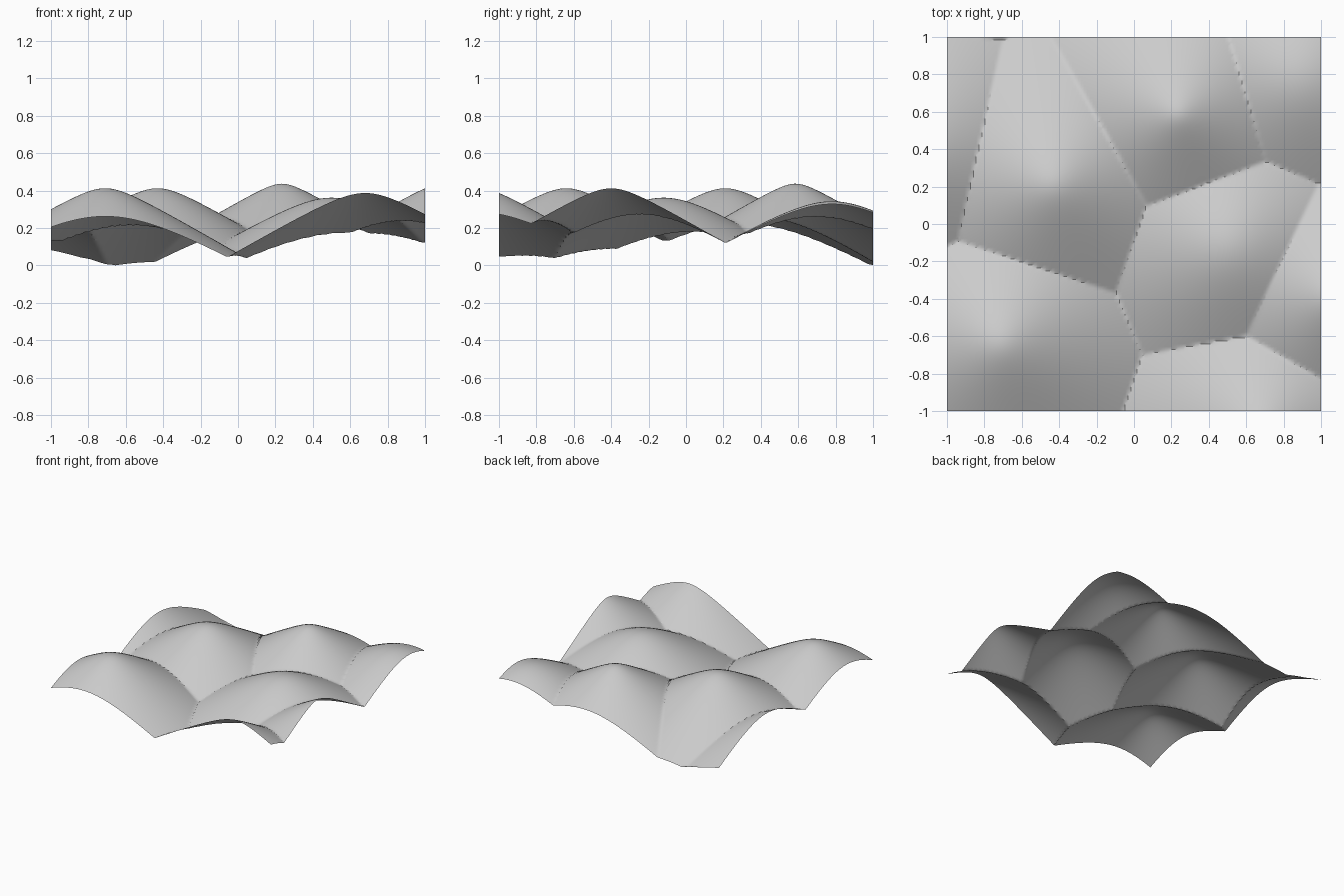
import bpy
import bmesh
import math

if "Cube" in bpy.data.objects:
    bpy.data.objects.remove(bpy.data.objects["Cube"])

# Domed cells: each is (x, y, roundness); the highest dome wins at every point
CELLS = [
    (-0.71, -0.64, 0.12),
    (-0.43, 0.21, 0.12),
    (0.235, 0.585, 0.078),
    (0.50, -0.12, 0.207),
    (0.68, -1.115, 0.117),
    (1.088, -0.40, 0.083),
    (0.885, 0.78, 0.24),
    (-1.23, 0.39, 0.226),
    (-1.07, 1.53, 0.49),
]
TOP, SLOPE = 0.49, 0.58


def height(x, y):
    return TOP - SLOPE * min(
        math.sqrt((x - cx) ** 2 + (y - cy) ** 2 + r * r) for cx, cy, r in CELLS)


# Fine square sheet, lifted into domes with creased valleys between them
bm = bmesh.new()
bmesh.ops.create_grid(bm, x_segments=128, y_segments=128, size=1.0)
for v in bm.verts:
    v.co.z = height(v.co.x, v.co.y)

# Rest the lowest point on the floor
low = min(v.co.z for v in bm.verts)
for v in bm.verts:
    v.co.z -= low

mesh = bpy.data.meshes.new("terrain_sheet")
bm.to_mesh(mesh)
bm.free()
terrain = bpy.data.objects.new("terrain_sheet", mesh)
bpy.context.collection.objects.link(terrain)

# Smooth domes, sharp valleys
bpy.context.view_layer.objects.active = terrain
terrain.select_set(True)
bpy.ops.object.shade_smooth_by_angle(angle=math.radians(30))
